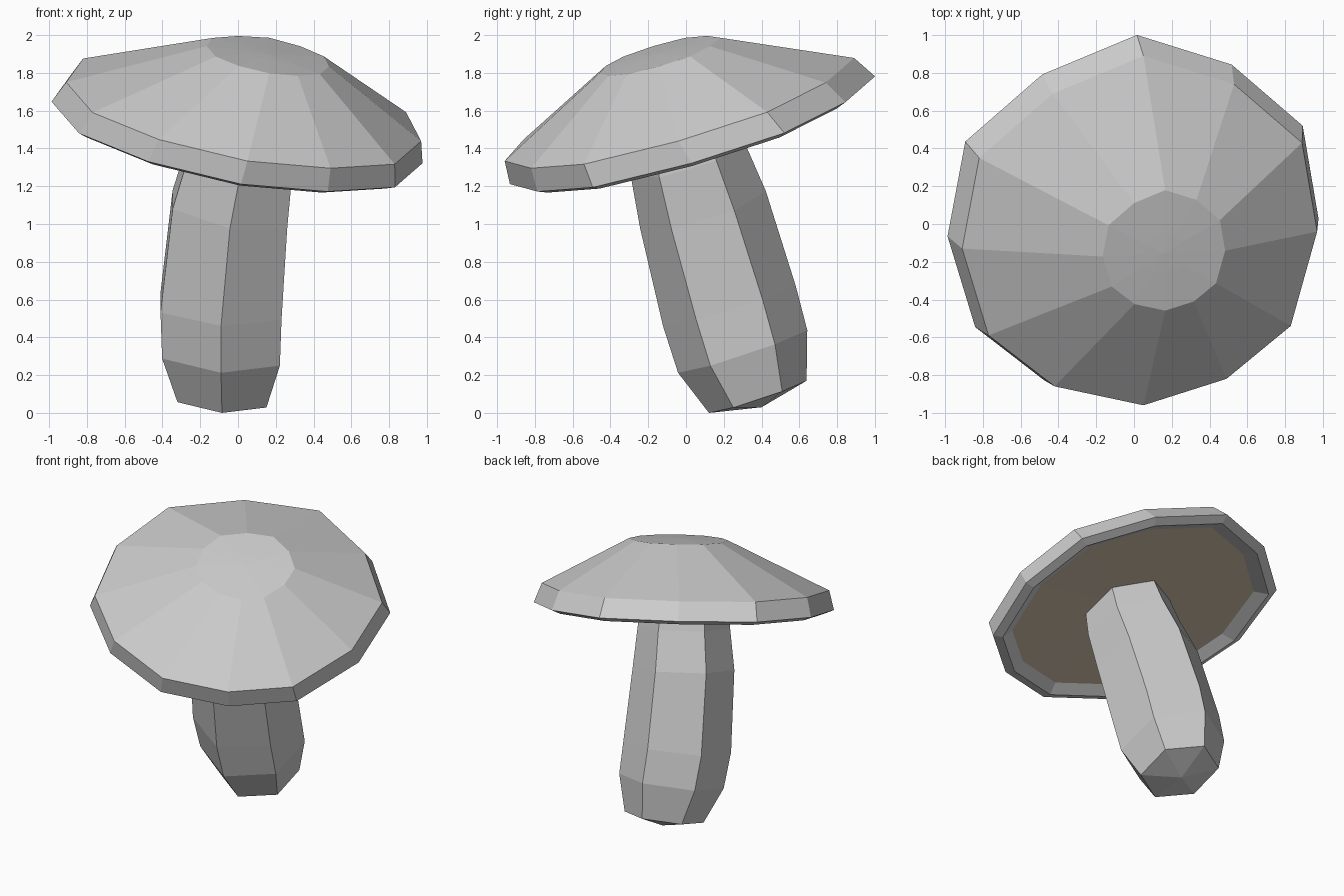
import bpy, bmesh
from math import sin, cos, radians

if "Cube" in bpy.data.objects:
    bpy.data.objects.remove(bpy.data.objects["Cube"])


def loft(name, rings, start=None, end=None):
    """Skin a list of point rings, closing the ends with a fan to a point."""
    bm = bmesh.new()
    loops = [[bm.verts.new(p) for p in r] for r in rings]
    n = len(loops[0])
    for a, b in zip(loops, loops[1:]):
        for i in range(n):
            j = (i + 1) % n
            bm.faces.new((a[i], a[j], b[j], b[i]))
    for loop, tip in ((loops[0], start), (loops[-1], end)):
        if tip:
            v = bm.verts.new(tip)
            for i in range(n):
                bm.faces.new((loop[i], loop[(i + 1) % n], v))
    bmesh.ops.recalc_face_normals(bm, faces=bm.faces)
    mesh = bpy.data.meshes.new(name)
    bm.to_mesh(mesh)
    bm.free()
    obj = bpy.data.objects.new(name, mesh)
    bpy.context.collection.objects.link(obj)
    return obj


# Slightly uneven twelve-sided cap outline, seen from above
OUTLINE = [(.97, -.04), (.89, .43), (.53, .74), (.05, .89), (-.43, .69), (-.82, .35),
           (-.91, -.13), (-.77, -.59), (-.42, -.86), (.05, -.96), (.49, -.82), (.83, -.54)]


def cap_ring(x, y, z, s):
    """Scaled outline lying in the tilted plane of the cap."""
    pts = []
    for px, py in OUTLINE:
        dx, dy = s * (px - .035), s * (py + .065)
        pts.append((x + dx, y + dy, z - .18 * dx + .295 * dy))
    return pts


# Cap: crown, slope, rim band, underside lip and recessed inner edge
gill_edge = cap_ring(.005, -.01, 1.505, .89)
loft("cap", [cap_ring(.16, -.155, 1.897, .12),
             cap_ring(.16, -.15, 1.89, .345),
             cap_ring(.035, -.065, 1.60, 1.0),
             cap_ring(0, .003, 1.49, 1.045),
             cap_ring(-.004, .008, 1.465, .98),
             gill_edge], start=(.16, -.155, 1.90))

# Gills: brown shallow underside
gills = loft("gills", [gill_edge], end=(.01, -.02, 1.53))
# A fan lofted on its own is open, so make sure it faces down
if gills.data.polygons[0].normal.z > 0:
    gills.data.flip_normals()
brown = bpy.data.materials.new("gill_brown")
brown.diffuse_color = (.58, .48, .37, 1)
brown.use_nodes = True
brown.node_tree.nodes["Principled BSDF"].inputs["Base Color"].default_value = brown.diffuse_color
gills.data.materials.append(brown)


def stem_ring(x, y, z, r, sx, sy):
    """Tilted hexagon with one corner towards the front."""
    pts = []
    for i in range(6):
        a = radians(60 * i - 90)
        dx, dy = r * cos(a), .95 * r * sin(a)
        pts.append((x + dx, y + dy, z + sx * dx + sy * dy))
    return pts


# Stem: leaning, swollen near the foot
loft("stem", [stem_ring(-.085, .38, .085, .272, -.06, .33),
              stem_ring(-.09, .30, .325, .36, -.06, .33),
              stem_ring(-.09, .23, .565, .37, -.06, .30),
              stem_ring(-.043, .09, 1.075, .35, -.18, .30),
              stem_ring(.01, .01, 1.34, .318, -.18, .29),
              stem_ring(.03, -.04, 1.54, .29, -.18, .29)],
     start=(-.085, .40, .03), end=(.03, -.04, 1.55))
